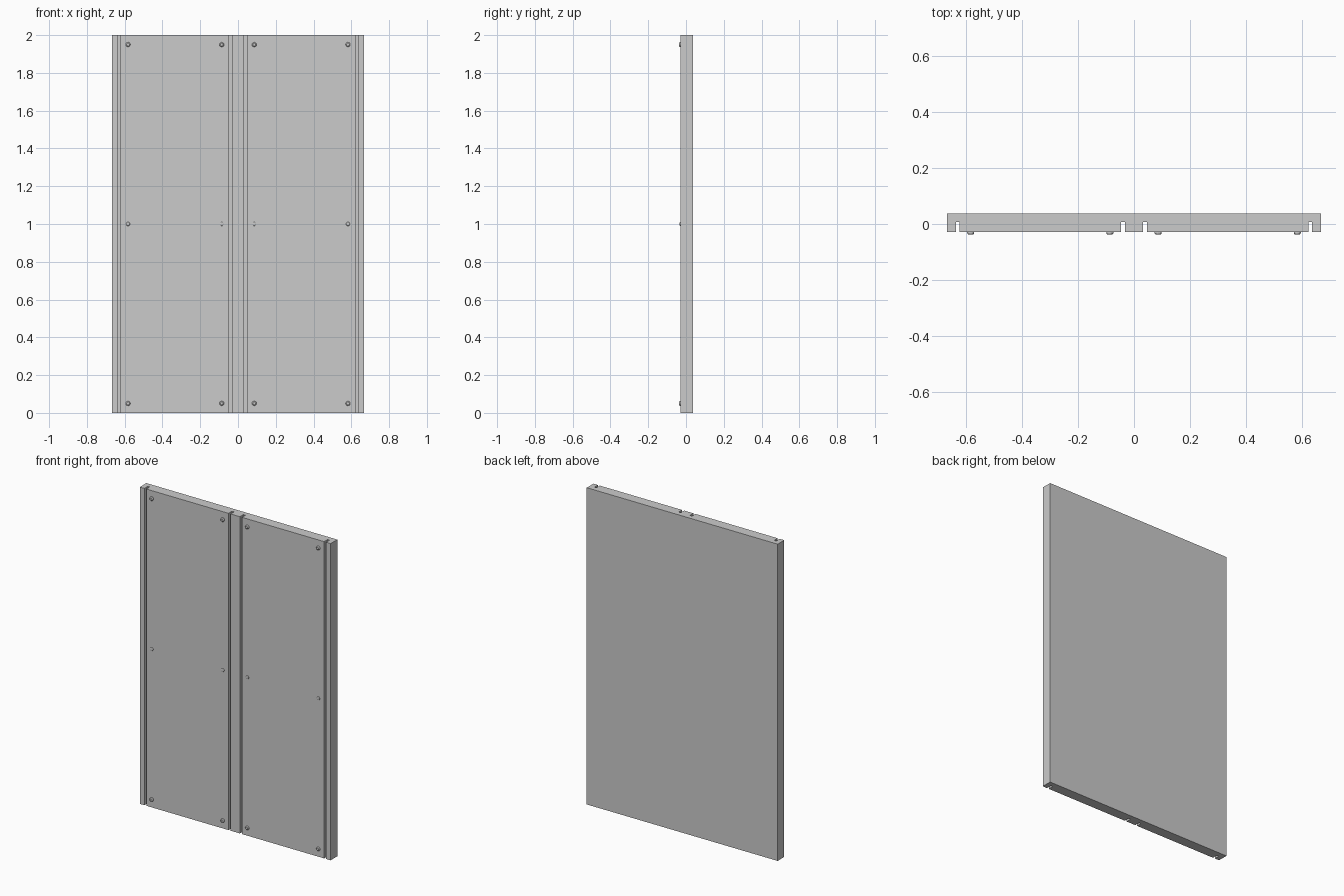
import bpy, bmesh, math

if "Cube" in bpy.data.objects:
    bpy.data.objects.remove(bpy.data.objects["Cube"])

BACK, FRONT, FLOOR = 0.038, -0.028, 0.007   # depth of back, face and groove floor
WIDTH, HEIGHT = 0.6667, 2.0


def make_object(name, bm):
    bmesh.ops.recalc_face_normals(bm, faces=bm.faces)
    mesh = bpy.data.meshes.new(name)
    bm.to_mesh(mesh)
    bm.free()
    obj = bpy.data.objects.new(name, mesh)
    bpy.context.collection.objects.link(obj)
    return obj


# Grooved slab: half profile mirrored, then extruded upward
half = [(0.0325, FRONT), (0.0325, FLOOR), (0.047, FLOOR), (0.047, FRONT),
        (0.621, FRONT), (0.621, FLOOR), (0.635, FLOOR), (0.635, FRONT),
        (WIDTH, FRONT), (WIDTH, BACK)]
profile = half + [(-x, y) for x, y in reversed(half)]
bm = bmesh.new()
face = bm.faces.new([bm.verts.new((x, y, 0)) for x, y in profile])
top = bmesh.ops.extrude_face_region(bm, geom=[face])["geom"]
bmesh.ops.translate(bm, vec=(0, 0, HEIGHT),
                    verts=[v for v in top if isinstance(v, bmesh.types.BMVert)])
make_object("wall_panel", bm)


# Domed bolt head made of stacked rings on the front face
def bolt(name, x, z, radius, height, sides=12):
    bm = bmesh.new()
    rings = []
    for r, h in [(1, -0.1), (1, 0.4), (0.88, 0.75), (0.6, 1)]:
        rings.append([bm.verts.new((x + radius * r * math.cos(2 * math.pi * i / sides),
                                    FRONT - height * h,
                                    z + radius * r * math.sin(2 * math.pi * i / sides)))
                      for i in range(sides)])
    for a, b in zip(rings, rings[1:]):
        for i in range(sides):
            j = (i + 1) % sides
            bm.faces.new((a[i], a[j], b[j], b[i]))
    bm.faces.new(rings[0])
    bm.faces.new(rings[-1])
    make_object(name, bm)


# Three rows of bolts, the middle row slightly smaller
for row, z, radius, height in [("lower", 0.05, 0.0125, 0.01),
                               ("middle", 1.0, 0.0105, 0.006),
                               ("upper", 1.95, 0.0125, 0.01)]:
    for i, x in enumerate((-0.582, -0.086, 0.086, 0.582)):
        bolt(f"bolt_{row}_{i + 1}", x, z, radius, height)
